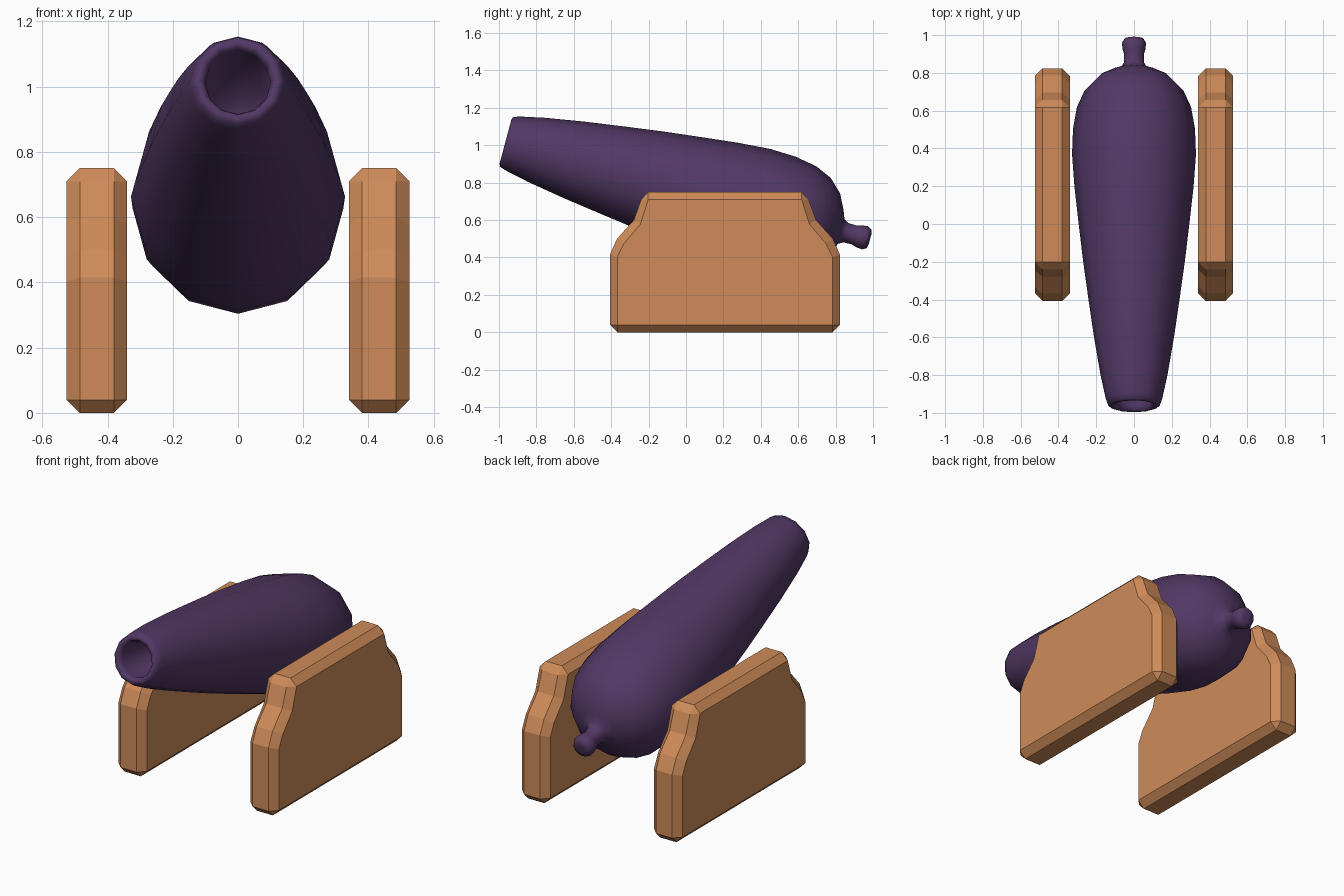
import bpy, bmesh, math
from mathutils import Matrix

if "Cube" in bpy.data.objects:
    bpy.data.objects.remove(bpy.data.objects["Cube"])


def material(name, rgb):
    mat = bpy.data.materials.new(name)
    mat.diffuse_color = (*rgb, 1)
    mat.use_nodes = True
    mat.node_tree.nodes["Principled BSDF"].inputs["Base Color"].default_value = mat.diffuse_color
    return mat


def make_object(name, bm, mat, smooth=False):
    bmesh.ops.remove_doubles(bm, verts=bm.verts, dist=1e-5)
    bmesh.ops.recalc_face_normals(bm, faces=bm.faces)
    for f in bm.faces:
        f.smooth = smooth
    me = bpy.data.meshes.new(name)
    bm.to_mesh(me)
    bm.free()
    me.materials.append(mat)
    ob = bpy.data.objects.new(name, me)
    bpy.context.collection.objects.link(ob)
    return ob


def loft(rings):
    """Bridge consecutive rings of points and cap both ends."""
    bm = bmesh.new()
    loops = [[bm.verts.new(p) for p in ring] for ring in rings]
    n = len(loops[0])
    for a, b in zip(loops, loops[1:]):
        for i in range(n):
            j = (i + 1) % n
            bm.faces.new((a[i], a[j], b[j], b[i]))
    bm.faces.new(loops[0])
    bm.faces.new(loops[-1])
    return bm


iron = material("purple_iron", (0.085, 0.04, 0.13))
wood = material("orange_wood", (0.62, 0.26, 0.10))

# Barrel: 12-sided lathe, (distance along axis, radius) from bore to rear knob
SIDES = 12
profile = [(0.55, 0.10), (0.03, 0.10), (0.005, 0.108), (0.0, 0.122), (0.006, 0.137),
           (0.04, 0.149), (0.17, 0.177), (0.38, 0.212), (0.6, 0.243), (0.8, 0.270),
           (1.0, 0.293), (1.2, 0.315), (1.38, 0.328), (1.52, 0.323), (1.64, 0.302),
           (1.73, 0.262), (1.80, 0.195), (1.84, 0.115), (1.858, 0.068), (1.885, 0.053),
           (1.93, 0.052), (1.955, 0.060), (1.99, 0.064), (2.012, 0.052), (2.018, 0.025)]
angles = [2 * math.pi * i / SIDES for i in range(SIDES)]
bm = loft([[(r * math.cos(a), t, r * math.sin(a)) for a in angles] for t, r in profile])
bm.transform(Matrix.Translation((0, -0.965, 1.02)) @ Matrix.Rotation(math.radians(-15), 4, 'X'))
make_object("barrel", bm, iron, smooth=True)

# Carriage cheeks: half outlines (offset from cheek middle, height), chamfered all round
outer = [(0.575, 0), (0.615, 0.04), (0.615, 0.415), (0.577, 0.50),
         (0.487, 0.60), (0.448, 0.71), (0.41, 0.75)]
inset = [(0.575, 0.04), (0.575, 0.04), (0.575, 0.402), (0.54, 0.475),
         (0.452, 0.578), (0.41, 0.71), (0.41, 0.71)]
MID_Y = 0.208


def outline(half, x):
    full = half + [(-y, z) for y, z in reversed(half)]
    # tiny stagger keeps coincident corners distinct until they are merged
    return [(x, MID_Y + y, z) for y, z in full]


for name, s in (("left_cheek", -1), ("right_cheek", 1)):
    rings = [outline(inset, s * 0.34), outline(outer, s * 0.38),
             outline(outer, s * 0.485), outline(inset, s * 0.525)]
    make_object(name, loft(rings), wood)
